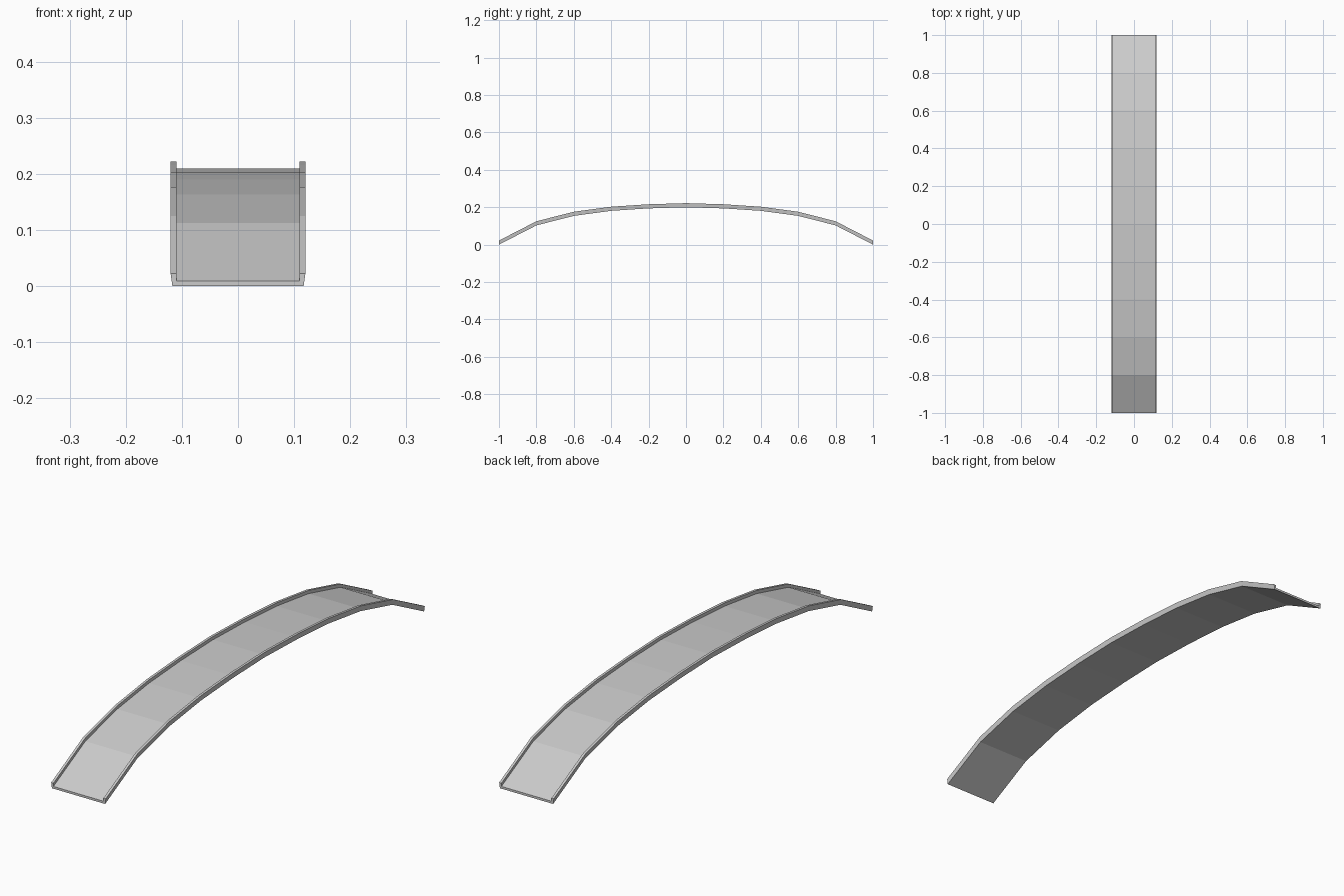
import bpy, bmesh

if "Cube" in bpy.data.objects:
    bpy.data.objects.remove(bpy.data.objects["Cube"])

# Shallow U cross-section (x, height above underside), sides taper at the bottom
half = [(0.117, 0.0), (0.12, 0.022), (0.11, 0.022), (0.11, 0.009)]
section = half + [(-x, z) for x, z in reversed(half)]

# Underside height at each station from the middle to the end
rise = [0.2, 0.194, 0.181, 0.154, 0.103, 0.0]
path = [(i * 0.2, rise[abs(i)]) for i in range(-5, 6)]

# Arched deck with raised side rails
bm = bmesh.new()
rings = [[bm.verts.new((x, y, h + z)) for x, z in section] for y, h in path]
n = len(section)
for a, b in zip(rings, rings[1:]):
    for i in range(n):
        j = (i + 1) % n
        bm.faces.new((a[i], a[j], b[j], b[i]))

# Closed ends
for r in (rings[0], rings[-1]):
    bm.faces.new(r)
bmesh.ops.recalc_face_normals(bm, faces=bm.faces)

mesh = bpy.data.meshes.new("arched_bridge_deck")
bm.to_mesh(mesh)
bm.free()
deck = bpy.data.objects.new("arched_bridge_deck", mesh)
bpy.context.collection.objects.link(deck)
